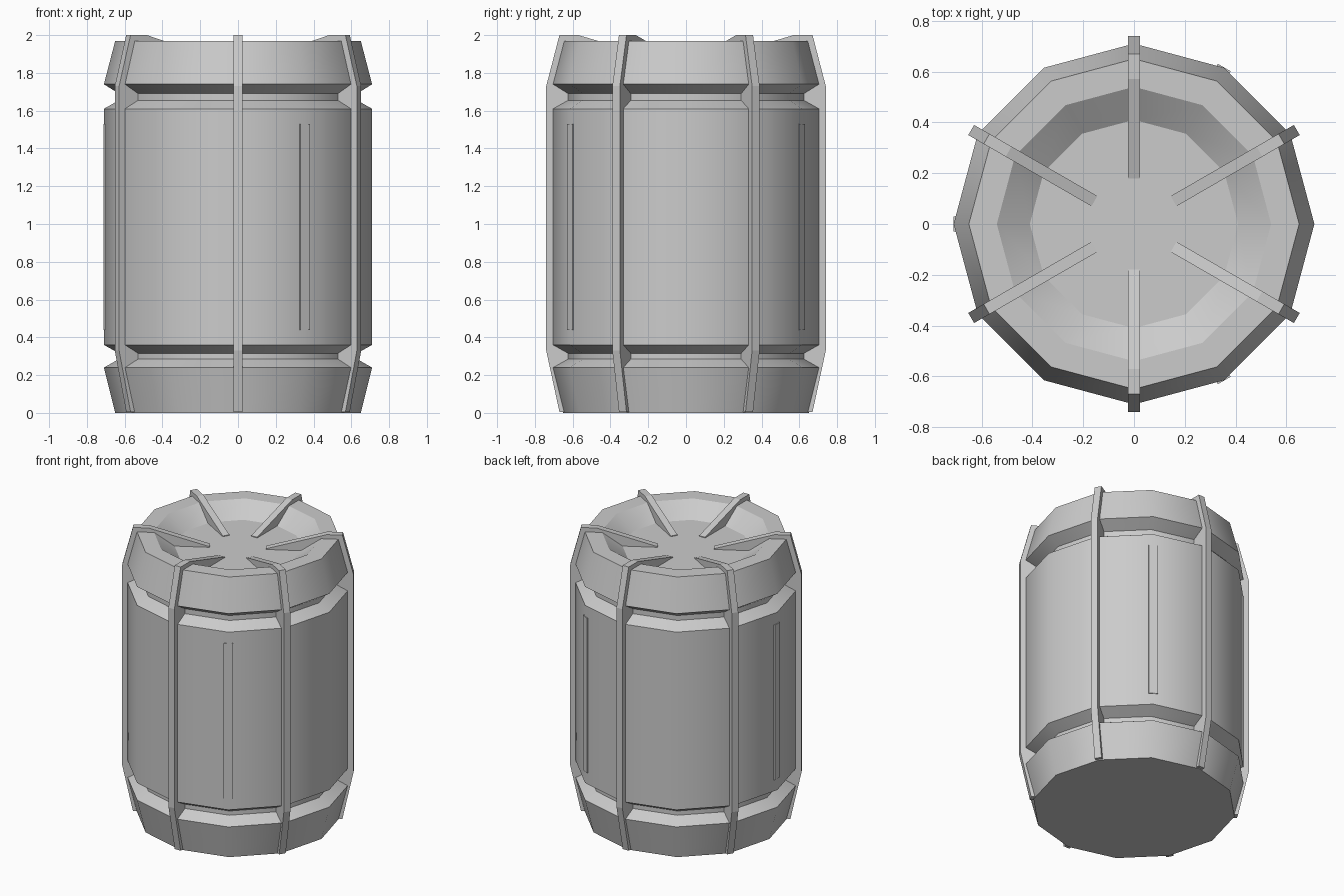
import bpy, bmesh
from math import pi, radians
from mathutils import Matrix, Vector

cube = bpy.data.objects.get("Cube")
if cube:
    bpy.data.objects.remove(cube, do_unlink=True)

grey = bpy.data.materials.new("plain grey metal")
grey.use_nodes = True
colour = (0.6, 0.6, 0.6, 1)
grey.diffuse_color = colour
grey.node_tree.nodes["Principled BSDF"].inputs["Base Color"].default_value = colour


def make_object(name, bm, smooth=False):
    bmesh.ops.recalc_face_normals(bm, faces=bm.faces)
    mesh = bpy.data.meshes.new(name)
    bm.to_mesh(mesh)
    bm.free()
    mesh.materials.append(grey)
    obj = bpy.data.objects.new(name, mesh)
    bpy.context.collection.objects.link(obj)
    if smooth:
        bpy.ops.object.select_all(action='DESELECT')
        obj.select_set(True)
        bpy.context.view_layer.objects.active = obj
        bpy.ops.object.shade_smooth_by_angle(angle=radians(35))
    return obj


def lathe(name, profile, sides=12):
    """Turn a (radius, height) profile and cap both ends."""
    bm = bmesh.new()
    rings = []
    for r, z in profile:
        rings.append([bm.verts.new(Matrix.Rotation(2 * pi * i / sides, 3, 'Z') @ Vector((r, 0, z)))
                      for i in range(sides)])
    for low, high in zip(rings, rings[1:]):
        for i in range(sides):
            j = (i + 1) % sides
            bm.faces.new((low[i], low[j], high[j], high[i]))
    bm.faces.new(rings[0])
    bm.faces.new(rings[-1])
    return make_object(name, bm, smooth=True)


def radial_slab(name, outline, width, angle):
    """Extrude a (radius, height) outline sideways and turn it about z."""
    bm = bmesh.new()
    face = bm.faces.new([bm.verts.new((r, -width / 2, z)) for r, z in outline])
    extruded = bmesh.ops.extrude_face_region(bm, geom=[face])["geom"]
    moved = [g for g in extruded if isinstance(g, bmesh.types.BMVert)]
    bmesh.ops.translate(bm, verts=moved, vec=(0, width, 0))
    bmesh.ops.rotate(bm, verts=bm.verts, matrix=Matrix.Rotation(radians(angle), 3, 'Z'))
    return make_object(name, bm)


# Barrel with two grooves and a dished lid
lathe("barrel_body", [
    (0.65, 0), (0.71, 0.24), (0.63, 0.285), (0.63, 0.315), (0.71, 0.36),
    (0.71, 1.61), (0.63, 1.655), (0.63, 1.69), (0.71, 1.74),
    (0.65, 1.97), (0.54, 1.97), (0.41, 1.88)])

# Six straps that fold over the rim into the dish
strap = [(0.67, 0.005), (0.74, 0.33), (0.74, 1.73), (0.67, 2), (0.57, 2),
         (0.18, 1.885), (0.18, 1.82), (0.5, 1.8), (0.5, 0.005)]
for k in range(6):
    radial_slab(f"strap_{k + 1}", strap, 0.046, 30 + 60 * k)

# Three narrow plates on the side edges
plate = [(0.703, 0.44), (0.711, 0.44), (0.711, 1.53), (0.703, 1.53)]
for k in range(3):
    radial_slab(f"side_plate_{k + 1}", plate, 0.058, 60 + 120 * k)
